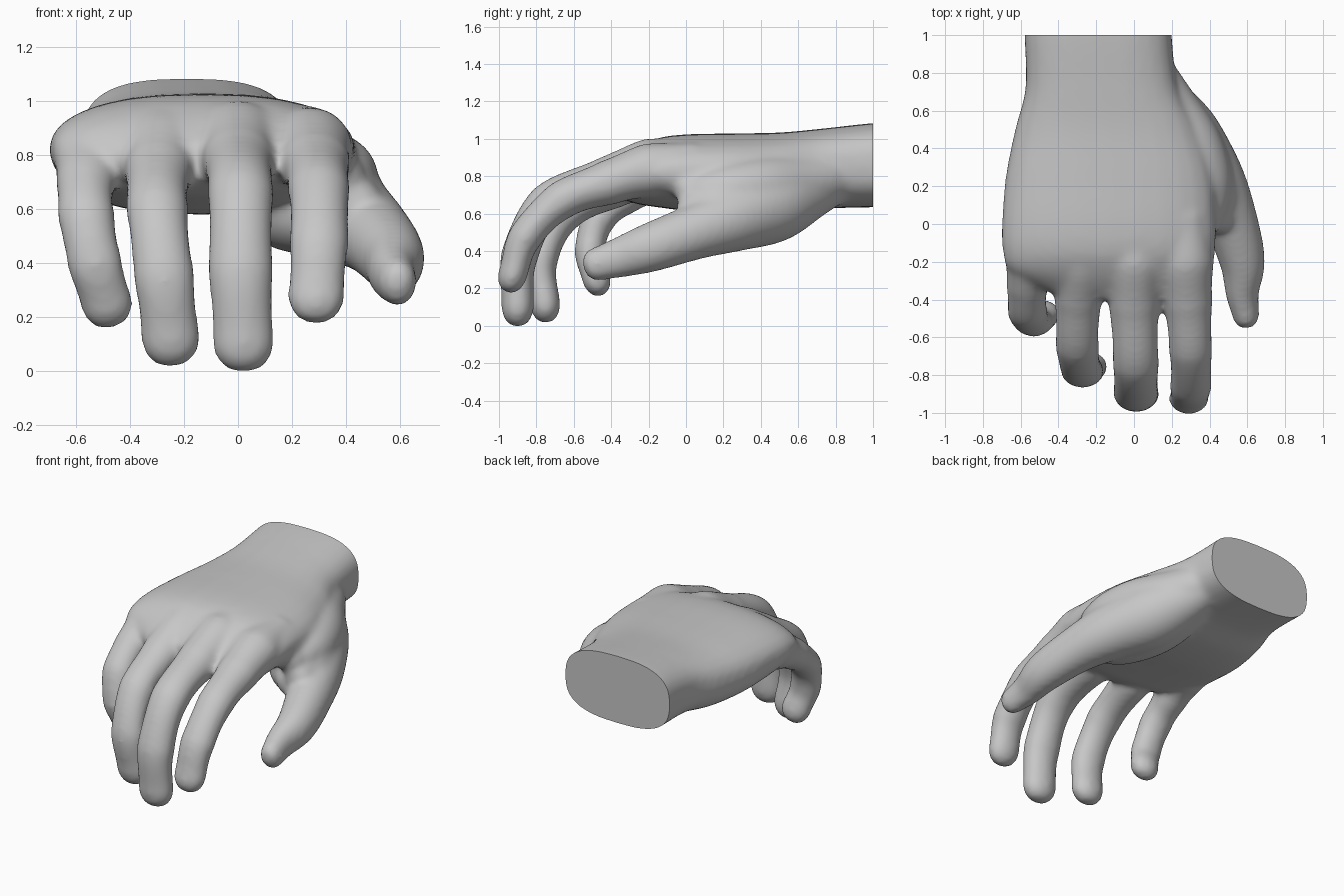
import bpy, bmesh, math
from mathutils import Vector

if "Cube" in bpy.data.objects:
    bpy.data.objects.remove(bpy.data.objects["Cube"])

bm = bmesh.new()
SIDES = 28


def loft(rings):
    """Skin a list of point rings and cap both ends."""
    loops = [[bm.verts.new(p) for p in ring] for ring in rings]
    faces = [bm.faces.new(loops[0][::-1]), bm.faces.new(loops[-1])]
    for a, b in zip(loops, loops[1:]):
        for i in range(SIDES):
            j = (i + 1) % SIDES
            faces.append(bm.faces.new((a[i], a[j], b[j], b[i])))
    bmesh.ops.recalc_face_normals(bm, faces=faces)


def spline(points, steps):
    """Catmull-Rom samples through tuples of any length."""
    pts = [Vector(p) for p in points]
    pts = [pts[0] * 2 - pts[1]] + pts + [pts[-1] * 2 - pts[-2]]
    out = []
    for k in range(1, len(pts) - 2):
        p0, p1, p2, p3 = pts[k - 1:k + 3]
        for s in range(steps):
            t = s / steps
            out.append(0.5 * (2 * p1 + (p2 - p0) * t + (2 * p0 - 5 * p1 + 4 * p2 - p3) * t * t
                              + (3 * p1 - p0 - 3 * p2 + p3) * t ** 3))
    return out + [pts[-2]]


def digit(points, waist=0.05, steps=8):
    """Tube through (x, y, z, radius, depth ratio) joints with a rounded tip."""
    samples = spline(points, steps)
    centres = [Vector(s[:3]) for s in samples]
    depths = [s[4] for s in samples]
    radii = [s[3] * (1 - waist * math.sin(math.pi * (i % steps) / steps))
             for i, s in enumerate(samples)]
    tangents = [(centres[min(i + 1, len(centres) - 1)] - centres[max(i - 1, 0)]).normalized()
                for i in range(len(centres))]
    # rounded fingertip
    end, tip_dir, r = centres[-1], tangents[-1], radii[-1]
    for k in range(1, 8):
        a = k / 8 * math.pi / 2
        centres.append(end + tip_dir * r * math.sin(a))
        radii.append(r * math.cos(a) ** 0.85)
        tangents.append(tip_dir)
        depths.append(depths[-1])
    rings = []
    for c, rad, t, d in zip(centres, radii, tangents, depths):
        side = (Vector((1, 0, 0)) - t * t.x).normalized()
        up = side.cross(t)
        rings.append([c + side * rad * math.cos(2 * math.pi * i / SIDES)
                      + up * rad * d * math.sin(2 * math.pi * i / SIDES)
                      for i in range(SIDES)])
    loft(rings)


# Palm and wrist: y, left, right, bottom, top, squareness of the section
palm = [
    (1.12, -0.58, 0.20, 0.64, 1.09, 0.72), (1.0, -0.58, 0.20, 0.64, 1.09, 0.72),
    (0.72, -0.575, 0.235, 0.63, 1.06, 0.75), (0.5, -0.63, 0.34, 0.59, 1.04, 0.8),
    (0.25, -0.68, 0.42, 0.59, 1.035, 0.82), (0.0, -0.70, 0.435, 0.62, 1.03, 0.85),
    (-0.15, -0.695, 0.43, 0.64, 1.01, 0.88), (-0.25, -0.66, 0.41, 0.655, 0.965, 0.9),
    (-0.33, -0.52, 0.37, 0.68, 0.91, 0.9), (-0.40, -0.36, 0.33, 0.71, 0.85, 0.9),
]
rings = []
for y, x0, x1, z0, z1, sq in spline(palm, 5):
    ring = []
    for i in range(SIDES):
        c, s = math.cos(2 * math.pi * i / SIDES), math.sin(2 * math.pi * i / SIDES)
        ring.append(Vector(((x0 + x1) / 2 + (x1 - x0) / 2 * math.copysign(abs(c) ** sq, c), y,
                            (z0 + z1) / 2 + (z1 - z0) / 2 * math.copysign(abs(s) ** sq, s))))
    rings.append(ring)
loft(rings)

# Index, middle, ring and little fingers, knuckle to tip
digit([(0.26, 0.05, 0.85, 0.14, 1), (0.27, -0.20, 0.835, 0.155, 0.95),
       (0.285, -0.42, 0.77, 0.132, 0.92), (0.30, -0.67, 0.675, 0.116, 0.9),
       (0.30, -0.86, 0.48, 0.112, 0.82), (0.29, -0.925, 0.285, 0.106, 0.74)])
digit([(0.0, 0.05, 0.87, 0.14, 1), (0.0, -0.20, 0.855, 0.16, 0.95),
       (0.0, -0.43, 0.785, 0.135, 0.92), (0.01, -0.74, 0.66, 0.124, 0.88),
       (0.01, -0.89, 0.38, 0.122, 0.82), (0.02, -0.90, 0.115, 0.115, 0.76)])
digit([(-0.28, 0.05, 0.86, 0.14, 1), (-0.28, -0.20, 0.83, 0.155, 0.95),
       (-0.295, -0.40, 0.745, 0.128, 0.92), (-0.30, -0.65, 0.605, 0.116, 0.86),
       (-0.275, -0.775, 0.36, 0.114, 0.8), (-0.25, -0.755, 0.13, 0.11, 0.75)])
digit([(-0.52, 0.05, 0.83, 0.13, 1), (-0.55, -0.16, 0.79, 0.135, 0.95),
       (-0.565, -0.33, 0.70, 0.112, 0.92), (-0.563, -0.465, 0.58, 0.107, 0.86),
       (-0.53, -0.515, 0.40, 0.103, 0.8), (-0.488, -0.48, 0.26, 0.098, 0.78)])

# Thumb running out of the ball of the hand
digit([(0.04, 0.88, 0.80, 0.10, 1), (0.12, 0.67, 0.745, 0.165, 1), (0.25, 0.46, 0.66, 0.21, 1),
       (0.40, 0.25, 0.58, 0.18, 1), (0.50, 0.05, 0.51, 0.147, 1.02),
       (0.572, -0.19, 0.425, 0.122, 1.08), (0.573, -0.36, 0.37, 0.09, 1.2),
       (0.592, -0.48, 0.335, 0.072, 1.25)], 0.0)
# Inner mound of the ball of the hand
digit([(0.02, 0.80, 0.80, 0.10, 1), (0.08, 0.60, 0.70, 0.14, 1), (0.16, 0.40, 0.625, 0.16, 1),
       (0.27, 0.20, 0.585, 0.15, 1), (0.36, 0.08, 0.57, 0.11, 1)], 0.0)
# Web filling the side between index finger and thumb
digit([(0.06, 0.86, 0.82, 0.12, 1), (0.18, 0.62, 0.77, 0.155, 1), (0.30, 0.42, 0.745, 0.165, 1),
       (0.365, 0.25, 0.725, 0.155, 1), (0.385, 0.12, 0.72, 0.125, 1),
       (0.38, 0.03, 0.73, 0.09, 1)], 0.0)
digit([(0.38, 0.28, 0.66, 0.15, 1), (0.42, 0.16, 0.64, 0.135, 1), (0.435, 0.05, 0.63, 0.10, 1)], 0.0)

raw = bpy.data.meshes.new("hand_raw")
bm.to_mesh(raw)
bm.free()
source = bpy.data.objects.new("hand_raw", raw)
bpy.context.collection.objects.link(source)

# Fuse the parts into one soft skin
remesh = source.modifiers.new("fuse", 'REMESH')
remesh.mode = 'VOXEL'
remesh.voxel_size = 0.017
smooth = source.modifiers.new("soften", 'SMOOTH')
smooth.factor = 0.5
smooth.iterations = 14
deps = bpy.context.evaluated_depsgraph_get()
mesh = bpy.data.meshes.new_from_object(source.evaluated_get(deps))
bpy.data.objects.remove(source)

# Cut the wrist off flat
bm = bmesh.new()
bm.from_mesh(mesh)
bmesh.ops.bisect_plane(bm, geom=bm.verts[:] + bm.edges[:] + bm.faces[:],
                       plane_co=(0, 1, 0), plane_no=(0, 1, 0), clear_outer=True)
bmesh.ops.holes_fill(bm, edges=[e for e in bm.edges if e.is_boundary], sides=0)
bmesh.ops.recalc_face_normals(bm, faces=bm.faces[:])
low = min(v.co.z for v in bm.verts)
bmesh.ops.translate(bm, verts=bm.verts[:], vec=(0, 0, -low))
bm.to_mesh(mesh)
bm.free()

skin = bpy.data.materials.new("light_grey")
skin.diffuse_color = (0.57, 0.57, 0.57, 1)
skin.use_nodes = True
skin.node_tree.nodes["Principled BSDF"].inputs["Base Color"].default_value = skin.diffuse_color
mesh.materials.clear()
mesh.materials.append(skin)
mesh.name = "hand"
hand = bpy.data.objects.new("hand", mesh)
bpy.context.collection.objects.link(hand)
bpy.context.view_layer.objects.active = hand
hand.select_set(True)
bpy.ops.object.shade_smooth_by_angle(angle=math.radians(50))
